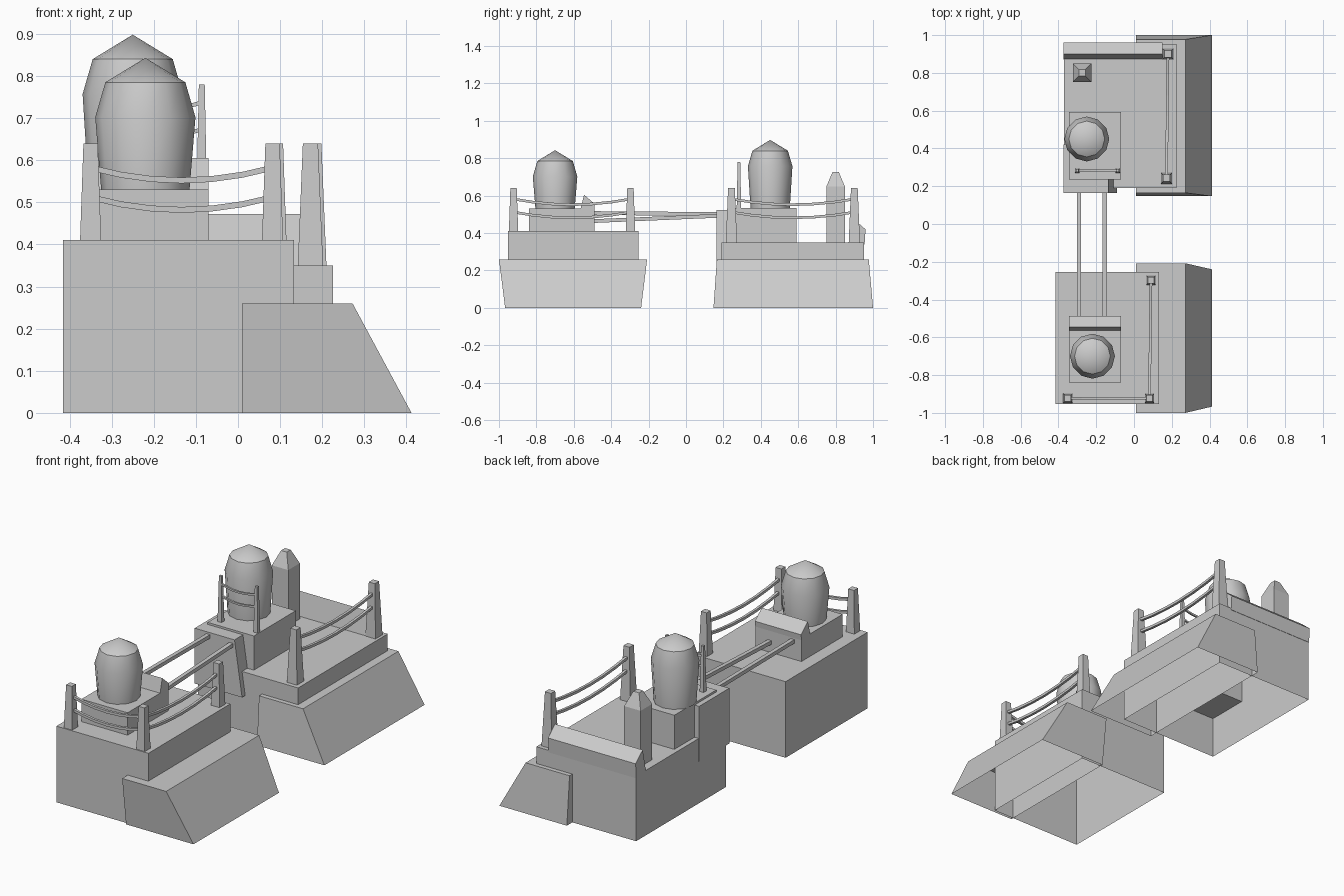
import bpy, math

if "Cube" in bpy.data.objects:
    bpy.data.objects.remove(bpy.data.objects["Cube"])


def mesh_object(name, verts, faces):
    me = bpy.data.meshes.new(name)
    me.from_pydata(verts, [], faces)
    me.update()
    ob = bpy.data.objects.new(name, me)
    bpy.context.collection.objects.link(ob)
    return ob


def frustum(name, bottom, top, z0, z1, open_bottom=False):
    """Box between two rectangles given as (x0, x1, y0, y1)."""
    verts = []
    for (x0, x1, y0, y1), z in ((bottom, z0), (top, z1)):
        verts += [(x0, y0, z), (x1, y0, z), (x1, y1, z), (x0, y1, z)]
    faces = [(i, (i + 1) % 4, (i + 1) % 4 + 4, i + 4) for i in range(4)]
    faces.append((4, 5, 6, 7))
    if not open_bottom:
        faces.append((3, 2, 1, 0))
    return mesh_object(name, verts, faces)


def square(x, y, h):
    return (x - h, x + h, y - h, y + h)


def post(name, x, y, z0, z1, h0, h1):
    return frustum(name, square(x, y, h0), square(x, y, h1), z0, z1)


def wedge(name, x0, x1, profile):
    """Extrude a (y, z) profile along x."""
    n = len(profile)
    verts = [(x, y, z) for x in (x0, x1) for y, z in profile]
    faces = [(i, i + n, (i + 1) % n + n, (i + 1) % n) for i in range(n)]
    faces += [tuple(range(n)), tuple(range(2 * n - 1, n - 1, -1))]
    return mesh_object(name, verts, faces)


def rope(name, a, b, z, sag, r=0.007, seg=6):
    """Square-section sagging cable between two (x, y) points."""
    dx, dy = b[0] - a[0], b[1] - a[1]
    length = math.hypot(dx, dy)
    px, py = -dy / length * r, dx / length * r
    verts, faces = [], []
    for i in range(seg + 1):
        t = i / seg
        x, y = a[0] + dx * t, a[1] + dy * t
        h = z - sag * 4 * t * (1 - t)
        verts += [(x + px, y + py, h - r), (x - px, y - py, h - r),
                  (x - px, y - py, h + r), (x + px, y + py, h + r)]
    for i in range(seg):
        for j in range(4):
            k = (j + 1) % 4
            faces.append((4 * i + j, 4 * i + k, 4 * i + 4 + k, 4 * i + 4 + j))
    return mesh_object(name, verts, faces)


def tank(name, x, y, z0, shoulder, n=12):
    """Barrel with a low conical cap."""
    rings = [(0.105, z0), (0.119, shoulder - 0.083), (0.095, shoulder)]
    verts = [(x + r * math.cos(2 * math.pi * i / n), y + r * math.sin(2 * math.pi * i / n), z)
             for r, z in rings for i in range(n)]
    verts.append((x, y, shoulder + 0.058))
    faces = [(k * n + i, k * n + (i + 1) % n, (k + 1) * n + (i + 1) % n, (k + 1) * n + i)
             for k in range(2) for i in range(n)]
    faces += [(2 * n + i, 2 * n + (i + 1) % n, 3 * n) for i in range(n)]
    faces.append(tuple(range(n - 1, -1, -1)))
    ob = mesh_object(name, verts, faces)
    bpy.ops.object.select_all(action='DESELECT')
    ob.select_set(True)
    bpy.context.view_layer.objects.active = ob
    bpy.ops.object.shade_smooth_by_angle(angle=math.radians(35))
    return ob


# main blocks, open underneath
front = (-0.415, 0.133, -0.953, -0.255)
back = (-0.37, 0.225, 0.19, 0.953)
frustum("front_block", front, front, 0, 0.41, True)
frustum("back_block", back, back, 0, 0.35, True)

# sloping side buttresses
frustum("front_buttress", (0.01, 0.412, -0.967, -0.24), (0.01, 0.272, -1.0, -0.208), 0, 0.26, True)
frustum("back_buttress", (0.01, 0.412, 0.147, 1.0), (0.01, 0.272, 0.165, 0.977), 0, 0.26, True)

# raised platforms with their tanks
plat_f = (-0.345, -0.07, -0.84, -0.49)
plat_b = (-0.345, -0.07, 0.235, 0.592)
frustum("front_platform", plat_f, plat_f, 0.41, 0.531)
frustum("back_platform", plat_b, plat_b, 0.35, 0.534)
tank("front_tank", -0.22, -0.70, 0.531, 0.785)
tank("back_tank", -0.25, 0.45, 0.534, 0.84)

# bridge landing with one sloping side
frustum("bridge_landing", (-0.372, -0.09, 0.163, 0.42), (-0.372, -0.135, 0.163, 0.42), 0.225, 0.523)

# bridge beams
for name, x, z0, z1 in (("left_beam", -0.292, 0.507, 0.502), ("right_beam", -0.155, 0.464, 0.492)):
    h = 0.01
    wedge(name, x - 0.011, x + 0.011,
          [(-0.5, z0 - h), (0.17, z1 - h), (0.17, z1 + h), (-0.5, z0 + h)])

# sloped parapets
wedge("front_parapet", -0.345, -0.07,
      [(-0.565, 0.525), (-0.49, 0.525), (-0.487, 0.555), (-0.545, 0.605)])
wedge("back_parapet", -0.372, 0.15,
      [(0.872, 0.345), (0.955, 0.34), (0.96, 0.42), (0.90, 0.472)])

# spire
spire = square(-0.275, 0.80, 0.049)
frustum("spire_shaft", spire, spire, 0.35, 0.65)
post("spire_tip", -0.275, 0.80, 0.65, 0.726, 0.049, 0.017)

# railings: posts joined by two sagging cables
railings = [
    ("front", [(-0.35, -0.922), (0.082, -0.922), (0.09, -0.297)], 0.41, 0.64, 0.025, 0.017, (0.577, 0.507), 0.03),
    ("back", [(0.18, 0.90), (0.172, 0.243)], 0.35, 0.64, 0.03, 0.018, (0.577, 0.507), 0.03),
    ("platform", [(-0.30, 0.283), (-0.086, 0.283)], 0.534, 0.78, 0.012, 0.007, (0.732, 0.668), 0.018),
]
for label, pts, z0, z1, h0, h1, heights, sag in railings:
    for i, (x, y) in enumerate(pts):
        post(f"{label}_rail_post_{i}", x, y, z0, z1, h0, h1)
    for i in range(len(pts) - 1):
        for j, z in enumerate(heights):
            rope(f"{label}_cable_{i}_{j}", pts[i], pts[i + 1], z + 0.005, sag,
                 0.005 if label == "platform" else 0.007)
